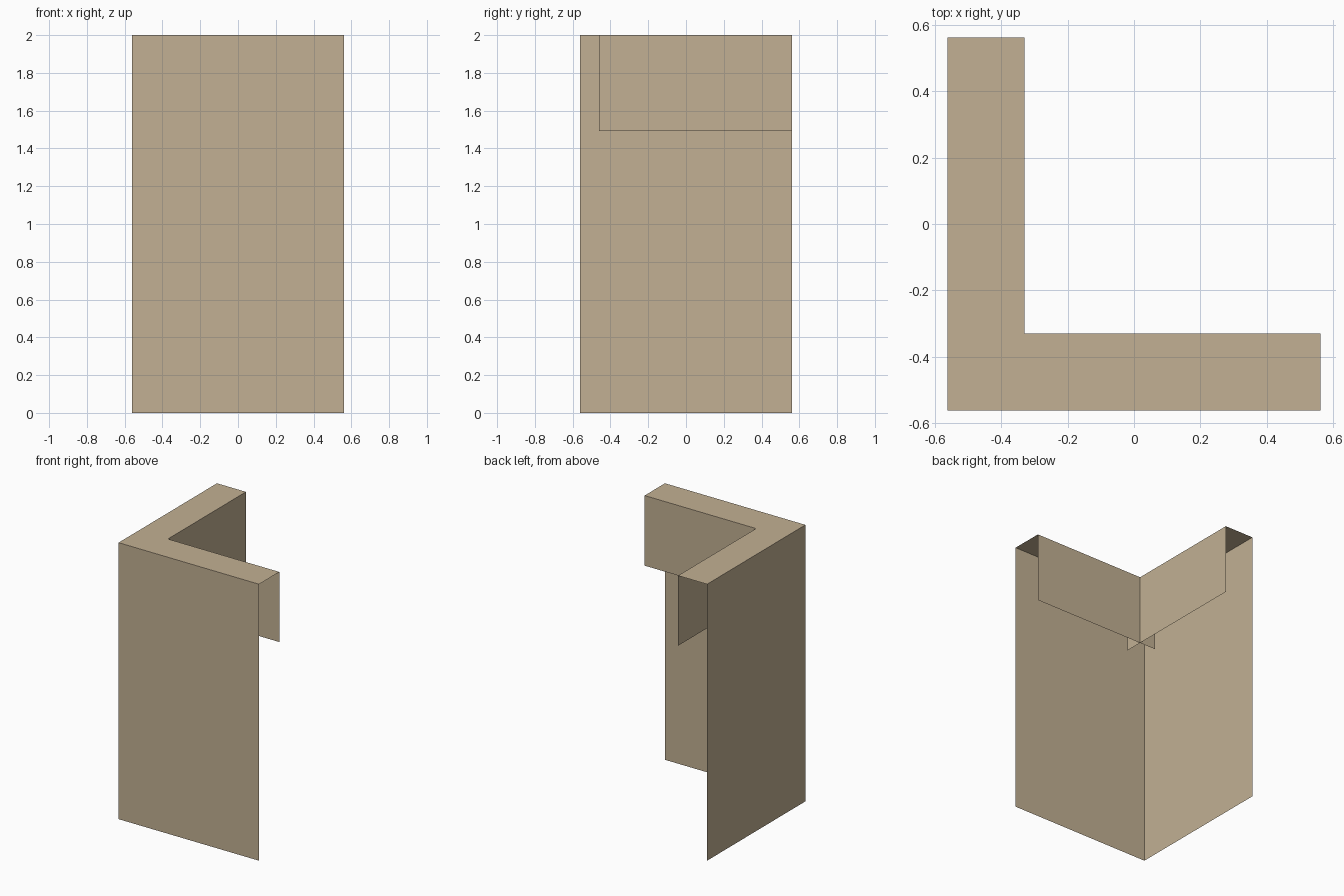
import bpy
import bmesh

cube = bpy.data.objects.get("Cube")
if cube:
    bpy.data.objects.remove(cube, do_unlink=True)

OUT = 0.562      # outer half width
IN = -0.33       # inner face of the cap
LAP = -0.46      # end of the overlapping inner flaps
TOP, FLAP = 2.0, 1.493

tan = bpy.data.materials.new("tan")
tan.use_nodes = True
colour = (0.54, 0.435, 0.292, 1)
tan.diffuse_color = colour
tan.node_tree.nodes["Principled BSDF"].inputs["Base Color"].default_value = colour


def sheet(name, outline):
    """Thin flat panel from its outline."""
    bm = bmesh.new()
    bm.faces.new([bm.verts.new(p) for p in outline])
    mesh = bpy.data.meshes.new(name)
    bm.to_mesh(mesh)
    bm.free()
    mesh.materials.append(tan)
    obj = bpy.data.objects.new(name, mesh)
    bpy.context.collection.objects.link(obj)


def front_panel(name, x0, y, z0, flip):
    """Upright panel along x, hanging from the top."""
    pts = [(x0, y, z0), (OUT, y, z0), (OUT, y, TOP), (x0, y, TOP)]
    sheet(name, pts[::-1] if flip else pts)


def side_panel(name, x, y0, z0, flip):
    """Upright panel along y, hanging from the top."""
    pts = [(x, y0, z0), (x, OUT, z0), (x, OUT, TOP), (x, y0, TOP)]
    sheet(name, pts if flip else pts[::-1])


# Tall outer walls
front_panel("front_wall", -OUT, -OUT, 0, False)
side_panel("side_wall", -OUT, -OUT, 0, False)

# Short inner flaps, crossing behind the inner corner
front_panel("front_inner_flap", LAP, IN, FLAP, True)
side_panel("side_inner_flap", IN, LAP, FLAP, True)

# L-shaped top cap
corner = [(-OUT, -OUT), (OUT, -OUT), (OUT, IN), (IN, IN), (IN, OUT), (-OUT, OUT)]
sheet("top_cap", [(x, y, TOP) for x, y in corner])
